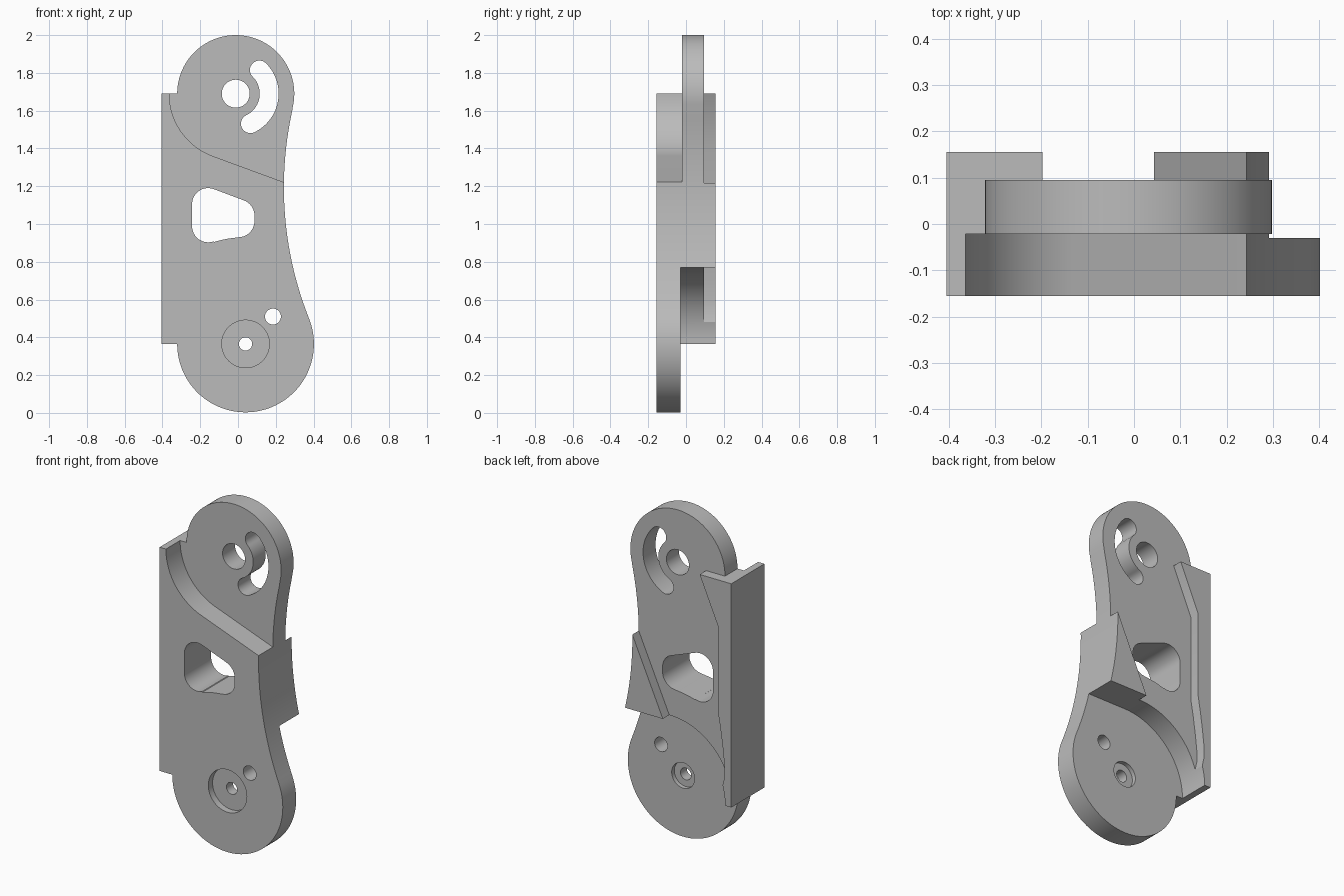
import bpy, bmesh
from math import sin, cos, radians, degrees, atan2

if "Cube" in bpy.data.objects:
    bpy.data.objects.remove(bpy.data.objects["Cube"])

grey = bpy.data.materials.new("plain grey")
grey.use_nodes = True
GREY = (0.5, 0.5, 0.5, 1)
grey.diffuse_color = GREY
grey.node_tree.nodes["Principled BSDF"].inputs["Base Color"].default_value = GREY

FRONT, BACK = -0.155, 0.155
TOP = (-0.012, 1.69)      # upper pivot
LOW = (0.04, 0.365)       # lower pivot


def arc(c, r, a0, a1, n=32):
    """Points on an arc in the xz plane, angles in degrees."""
    return [(c[0] + r * cos(radians(a0 + (a1 - a0) * i / n)),
             c[1] + r * sin(radians(a0 + (a1 - a0) * i / n))) for i in range(n + 1)]


def circle(c, r, n=48):
    return arc(c, r, 0, 360, n)[:-1]


def prism(name, pts, y0, y1):
    """Extrude an xz profile along y."""
    bm = bmesh.new()
    face = bm.faces.new([bm.verts.new((x, y0, z)) for x, z in pts])
    new = bmesh.ops.extrude_face_region(bm, geom=[face])["geom"]
    moved = [v for v in new if isinstance(v, bmesh.types.BMVert)]
    bmesh.ops.translate(bm, verts=moved, vec=(0, y1 - y0, 0))
    bmesh.ops.recalc_face_normals(bm, faces=bm.faces)
    mesh = bpy.data.meshes.new(name)
    bm.to_mesh(mesh)
    bm.free()
    ob = bpy.data.objects.new(name, mesh)
    bpy.context.collection.objects.link(ob)
    mesh.materials.append(grey)
    return ob


# Full silhouette: two round ends, hollow right flank, straight left flange
waist, waist_r = (2.12, 1.194), 1.877
a_low = degrees(atan2(waist[1] - LOW[1], waist[0] - LOW[0]))
a_top = degrees(atan2(waist[1] - TOP[1], waist[0] - TOP[0]))
outline = [(-0.405, 0.365)]
outline += arc(LOW, 0.362, 180, 360 + a_low, 64)
outline += arc(waist, waist_r, 180 + a_low, 180 + a_top, 40)[1:-1]
outline += arc(TOP, 0.31, a_top, 180, 64)
outline += [(-0.405, 1.69)]
body = prism("link_arm", outline, FRONT, BACK)

# Front step around the upper pivot
step = [(-0.365, 2.2)] + arc(TOP, 0.352, 180, 249.8) + [(0.6, 1.09), (0.6, 2.2)]

# Rear pocket around the lower pivot
pocket = [(0.6, 0.77)] + arc(LOW, 0.405, 90, 180) + [(-0.365, -0.2), (0.6, -0.2)]

# Rear recess that leaves the left rib and the triangular right rib standing
recess = [(-0.6, 2.2), (-0.6, 1.69), (-0.198, 1.69), (-0.318, 1.416), (-0.318, 0.91),
          (-0.335, 0.81), (-0.35, 0.7), (-0.361, 0.6), (-0.36, 0.53), (-0.348, 0.48),
          (0.043, 0.48), (0.043, 0.77), (0.245, 1.22), (0.6, 1.22), (0.6, 2.2)]

# Rounded window
window = (arc((-0.158, 1.105), 0.085, 180, 70, 16) + arc((0.002, 1.045), 0.085, 70, 0, 10)
          + arc((0.002, 1.015), 0.085, 0, -86, 12) + arc(LOW, 0.565, 94, 107, 8)
          + arc((-0.158, 0.988), 0.085, -70, -180, 16))

# Curved slot beside the upper pivot
a0, a1, mid, half = -64, 45, 0.177, 0.05


def on_slot(a):
    return (TOP[0] + mid * cos(radians(a)), TOP[1] + mid * sin(radians(a)))


slot = (arc(TOP, mid + half, a0, a1) + arc(on_slot(a1), half, a1, a1 + 180, 16)[1:-1]
        + arc(TOP, mid - half, a1, a0) + arc(on_slot(a0), half, a0 + 180, a0 + 360, 16)[1:-1])

cuts = [
    ("front_step", step, -1, -0.022),
    ("rear_pocket", pocket, -0.03, 1),
    ("rear_recess", recess, 0.095, 1),
    ("window", window, -1, 1),
    ("slot", slot, -1, 1),
    ("upper_hole", circle(TOP, 0.074), -1, 1),
    ("pin_hole", circle((0.185, 0.51), 0.042), -1, 1),
    ("lower_hole", circle(LOW, 0.035), -1, 1),
    ("front_counterbore", circle(LOW, 0.126, 64), -1, FRONT + 0.04),
    ("rear_counterbore", circle(LOW, 0.075), -0.055, 1),
]

# Carve the body, then drop the cutters
bpy.context.view_layer.objects.active = body
body.select_set(True)
for name, pts, y0, y1 in cuts:
    cutter = prism(name + "_cutter", pts, y0, y1)
    cutter.hide_render = True
    mod = body.modifiers.new(name, "BOOLEAN")
    mod.operation, mod.solver, mod.object = "DIFFERENCE", "EXACT", cutter
    bpy.ops.object.modifier_apply(modifier=name)
    bpy.data.objects.remove(cutter)

bpy.ops.object.shade_smooth_by_angle(angle=radians(25))
